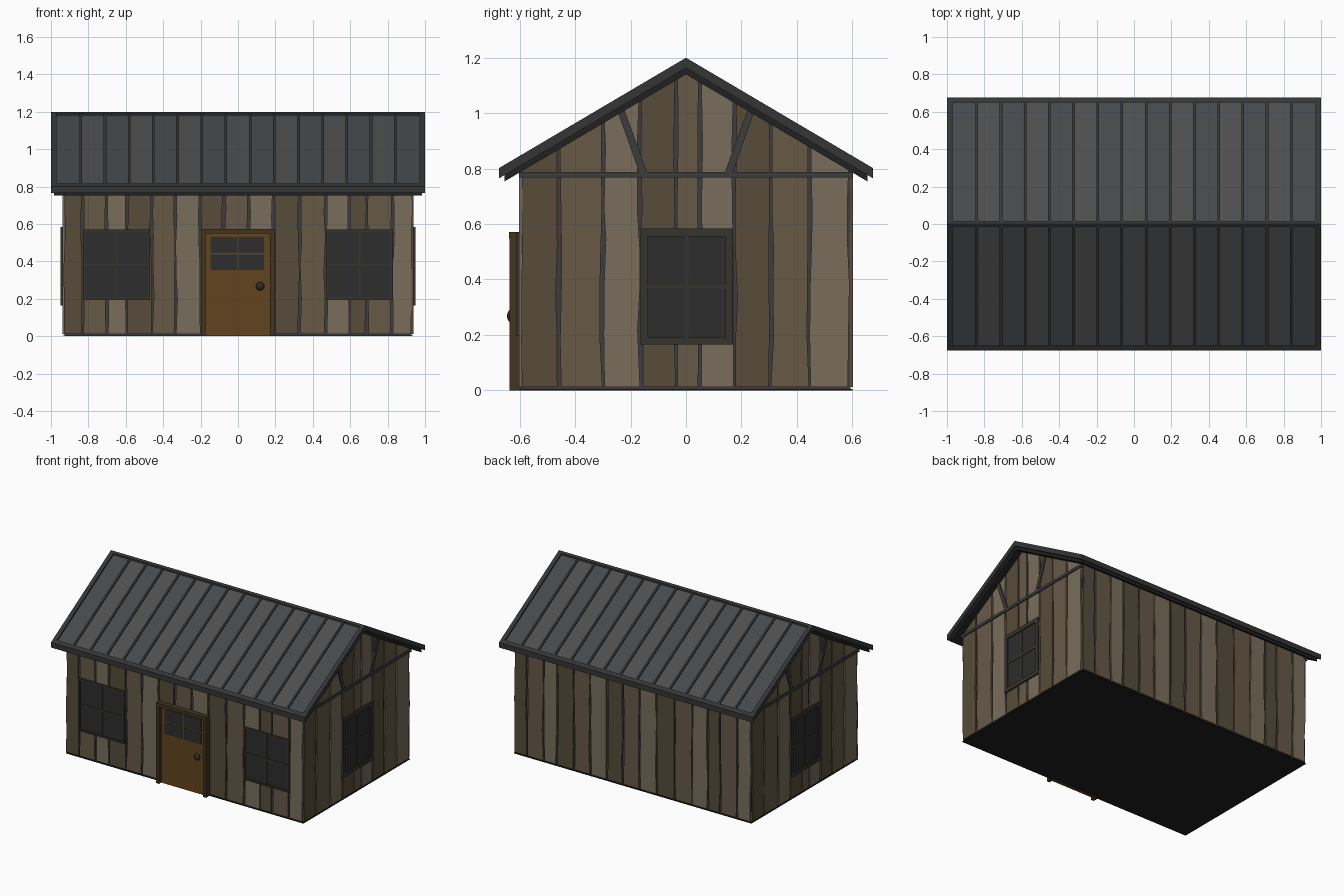
import bpy, bmesh, math, random

if "Cube" in bpy.data.objects:
    bpy.data.objects.remove(bpy.data.objects["Cube"])

random.seed(4)
SLOPE, RIDGE = 0.59, 1.2


def material(name, r, g, b):
    m = bpy.data.materials.new(name)
    m.diffuse_color = (r, g, b, 1)
    m.use_nodes = True
    m.node_tree.nodes["Principled BSDF"].inputs["Base Color"].default_value = m.diffuse_color
    return m


WOOD = [material("wood_dark", .095, .072, .043), material("wood_mid", .135, .10, .062),
        material("wood_light", .19, .155, .105)]
GAP = material("gap", .045, .045, .045)
TRIM = material("roof_trim", .035, .036, .037)
METAL = [material("metal_blue", .058, .066, .072), material("metal_grey", .075, .075, .075)]
FRAME = material("window_frame", .037, .034, .025)
GLASS = material("glass", .026, .026, .027)
DOOR = material("door_wood", .12, .058, .014)
DOORTRIM = material("door_trim", .055, .035, .015)
FLOOR = material("floor_black", .015, .015, .015)


# wall placements: u across, v up, d outward
def front(u, v, d): return (u, -d, v)
def back(u, v, d): return (-u, d, v)
def right(u, v, d): return (d, u, v)
def left(u, v, d): return (-d, -u, v)


# roof placements: u along ridge, y away from ridge, d vertical offset
def roof_front(u, y, d): return (u, -y, RIDGE - SLOPE * y + d)
def roof_back(u, y, d): return (u, y, RIDGE - SLOPE * y + d)


def rect(u0, u1, v0, v1):
    return [(u0, v0), (u1, v0), (u1, v1), (u0, v1)]


def build(name, parts, mats):
    """Each part is (polygon, depth0, depth1, placement, material index)."""
    bm = bmesh.new()
    for poly, d0, d1, place, mi in parts:
        a = [bm.verts.new(place(u, v, d0)) for u, v in poly]
        b = [bm.verts.new(place(u, v, d1)) for u, v in poly]
        n = len(poly)
        faces = [bm.faces.new(a), bm.faces.new(b[::-1])]
        faces += [bm.faces.new((a[i], b[i], b[(i + 1) % n], a[(i + 1) % n])) for i in range(n)]
        for f in faces:
            f.material_index = mi
    bmesh.ops.recalc_face_normals(bm, faces=bm.faces)
    me = bpy.data.meshes.new(name)
    bm.to_mesh(me)
    bm.free()
    for m in mats:
        me.materials.append(m)
    ob = bpy.data.objects.new(name, me)
    bpy.context.collection.objects.link(ob)
    return ob


# dark wall core behind the boards, and floor
gable = [(-.593, .005), (.593, .005), (.593, .79), (0, 1.14), (-.593, .79)]
build("wall_core", [(gable, -.927, .927, right, 0)], [GAP])
build("floor", [(rect(-.935, .935, -.6, .6), 0, .005, lambda u, v, d: (u, v, d), 0)], [FLOOR])


# wavy-edged boards
def boards(name, gaps, place, top, d0, d1):
    parts = []
    for i, (a, b) in enumerate(zip(gaps, gaps[1:])):
        wobble = lambda: random.uniform(.001, .011)
        rows = [.012, .2, .36, .52, .66]
        lo = [(a + wobble(), z + random.uniform(-.03, .03) * (z > .1)) for z in rows]
        hi = [(b - wobble(), z + random.uniform(-.03, .03) * (z > .1)) for z in rows]
        ua, ub = a + .005, b - .005
        za, zb = top(ua), top(ub)
        if min(za, zb) > .95:
            lo.append((a + wobble(), .88))
            hi.append((b - wobble(), .88))
        peak = [(0, top(0))] if ua < 0 < ub else []
        parts.append((lo[::-1] + hi + [(ub, zb)] + peak + [(ua, za)], d0, d1, place, i % 3))
    build(name, parts, WOOD)


long_gaps = [-.935, -.83, -.70, -.595, -.46, -.335, -.2, -.075, .055, .19, .33, .47,
             .595, .69, .825, .935]
side_gaps = [-.597, -.46, -.30, -.165, -.035, .05, .175, .305, .445, .592]
flat_top = lambda u: .80
gable_top = lambda u: 1.145 - SLOPE * abs(u)
boards("front_boards", long_gaps, front, flat_top, .59, .602)
boards("back_boards", long_gaps, back, flat_top, .59, .602)
boards("right_boards", side_gaps, right, gable_top, .925, .937)
boards("left_boards", side_gaps, left, gable_top, .925, .937)

# gable tie beams and slanted braces
for name, place in (("right", right), ("left", left)):
    parts = [(rect(-.603, .603, .768, .788), .92, .945, place, 0)]
    for s in (-1, 1):
        parts.append(([(s * .14, .785), (s * .168, .785), (s * .243, .995), (s * .222, 1.012)],
                      .92, .945, place, 0))
    build(name + "_gable_beams", parts, [GAP])


# four-pane windows
def window(name, place, u0, u1, v0, v1, face, w, bar):
    uc, vc = (u0 + u1) / 2, (v0 + v1) / 2
    out = face + .01
    parts = [(rect(u0 + .005, u1 - .005, v0 + .005, v1 - .005), face - .02, face + .003, place, 1)]
    for r in (rect(u0, u0 + w, v0, v1), rect(u1 - w, u1, v0, v1),
              rect(u0 + w, u1 - w, v0, v0 + w), rect(u0 + w, u1 - w, v1 - w, v1)):
        parts.append((r, face - .02, out, place, 0))
    parts.append((rect(uc - bar, uc + bar, v0 + w, v1 - w), face - .02, out - .002, place, 0))
    parts.append((rect(u0 + w, u1 - w, vc - bar, vc + bar), face - .02, out - .003, place, 0))
    build(name, parts, [FRAME, GLASS])


window("front_window_right", front, .47, .83, .195, .57, .602, .012, .006)
window("front_window_left", front, -.83, -.47, .195, .57, .602, .012, .006)
window("right_window", right, -.165, .17, .165, .583, .938, .028, .007)
window("left_window", left, -.165, .17, .165, .583, .938, .028, .007)

# door leaf with four small panes
leaf = [(rect(-.18, .18, 0, .55), .59, .612, front, 0)]
for u0, u1 in ((-.147, -.004), (.004, .14)):
    for v0, v1 in ((.355, .436), (.444, .53)):
        leaf.append((rect(u0, u1, v0, v1), .6, .614, front, 1))
build("door", leaf, [DOOR, GLASS])
build("door_frame", [(rect(-.198, -.175, 0, .553), .59, .637, front, 0),
                     (rect(.172, .195, 0, .553), .59, .637, front, 0),
                     (rect(-.198, .195, .548, .572), .59, .638, front, 0)], [DOORTRIM])

# door knob
bpy.ops.mesh.primitive_uv_sphere_add(segments=16, ring_count=10, radius=.023,
                                     location=(.118, -.63, .268))
knob = bpy.context.object
knob.name = "door_knob"
knob.scale.y = .7
knob.data.materials.append(GLASS)
bpy.ops.object.shade_smooth_by_angle()

# roof: recessed metal sheets, standing seams, raised border trim, lower deck
step = 1.94 / 15
for name, place in (("front", roof_front), ("back", roof_back)):
    sheets, trims = [], []
    for i in range(15):
        x = -.97 + i * step
        sheets.append((rect(x, x + step, .01, .655), -.035, -.012, place, i % 2))
        if i:
            trims.append((rect(x - .007, x + .007, .01, .655), -.02, -.003, place, 0))
    build(name + "_roof_sheets", sheets, METAL)
    trims += [(rect(-1, -.97, 0, .675), -.037, 0, place, 0),
              (rect(.97, 1, 0, .675), -.037, 0, place, 0),
              (rect(-.97, .97, .65, .675), -.037, 0, place, 0),
              (rect(-.97, .97, 0, .015), -.037, 0, place, 0)]
    build(name + "_roof_trim", trims, [TRIM])
    build(name + "_roof_deck", [(rect(-.985, .985, 0, .655), -.06, -.03, place, 0)], [FLOOR])
